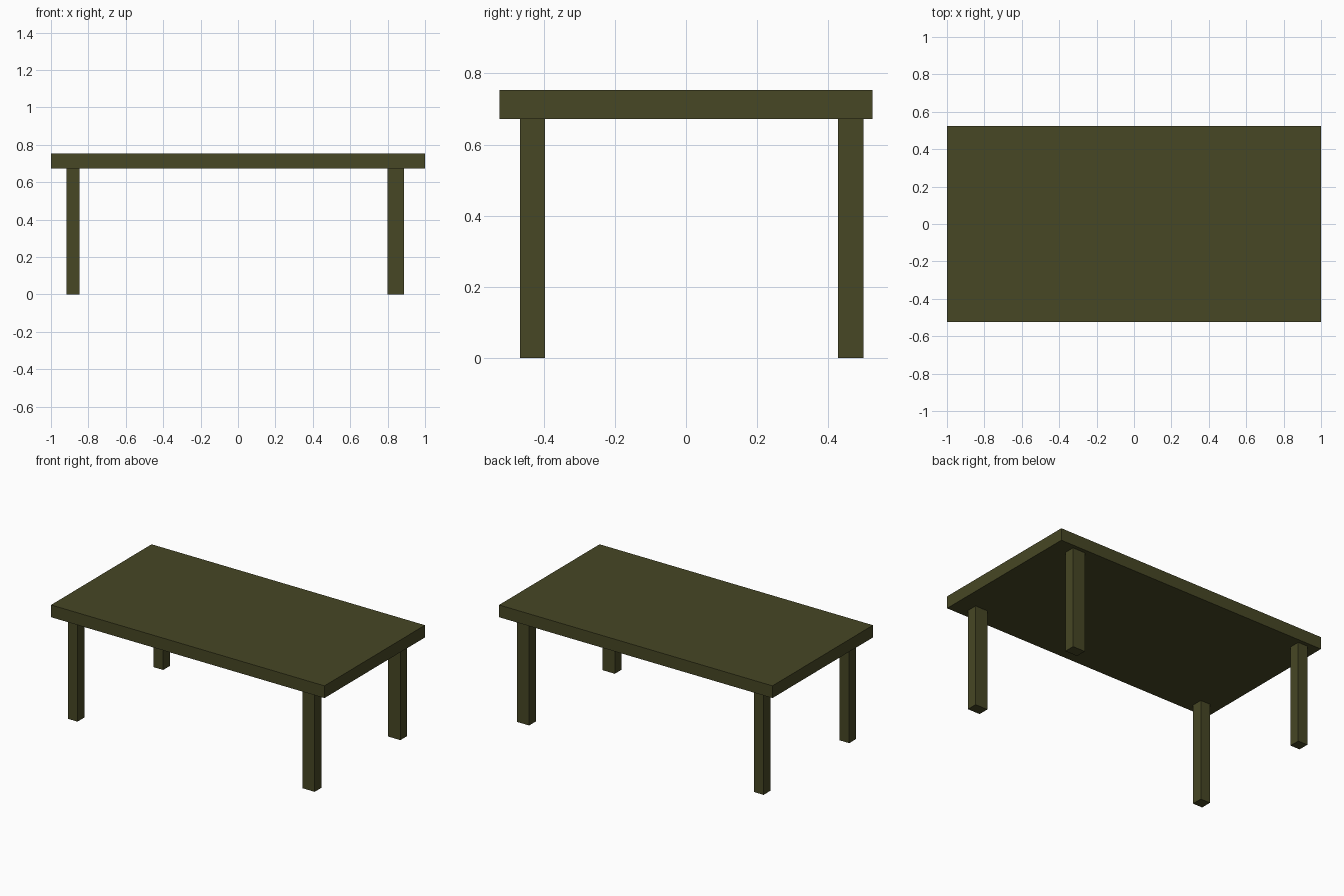
import bpy

if "Cube" in bpy.data.objects:
    bpy.data.objects.remove(bpy.data.objects["Cube"])

wood = bpy.data.materials.new("dark olive wood")
wood.diffuse_color = (0.063, 0.063, 0.018, 1.0)
wood.use_nodes = True
wood.node_tree.nodes["Principled BSDF"].inputs["Base Color"].default_value = wood.diffuse_color


def box(name, x, y, z):
    """Box from (min, max) ranges on each axis."""
    bpy.ops.mesh.primitive_cube_add(size=1, location=[(a + b) / 2 for a, b in (x, y, z)])
    ob = bpy.context.object
    ob.name = name
    ob.scale = [b - a for a, b in (x, y, z)]
    bpy.ops.object.transform_apply(location=False, rotation=False, scale=True)
    ob.data.materials.append(wood)


# Table top
box("table_top", (-1, 1), (-0.525, 0.525), (0.672, 0.753))

# Legs: the right pair is slightly wider than the left pair
for side, x in (("left", (-0.917, -0.847)), ("right", (0.798, 0.888))):
    for end, y in (("front", (-0.467, -0.396)), ("back", (0.428, 0.499))):
        box(f"{end}_{side}_leg", x, y, (0, 0.672))
